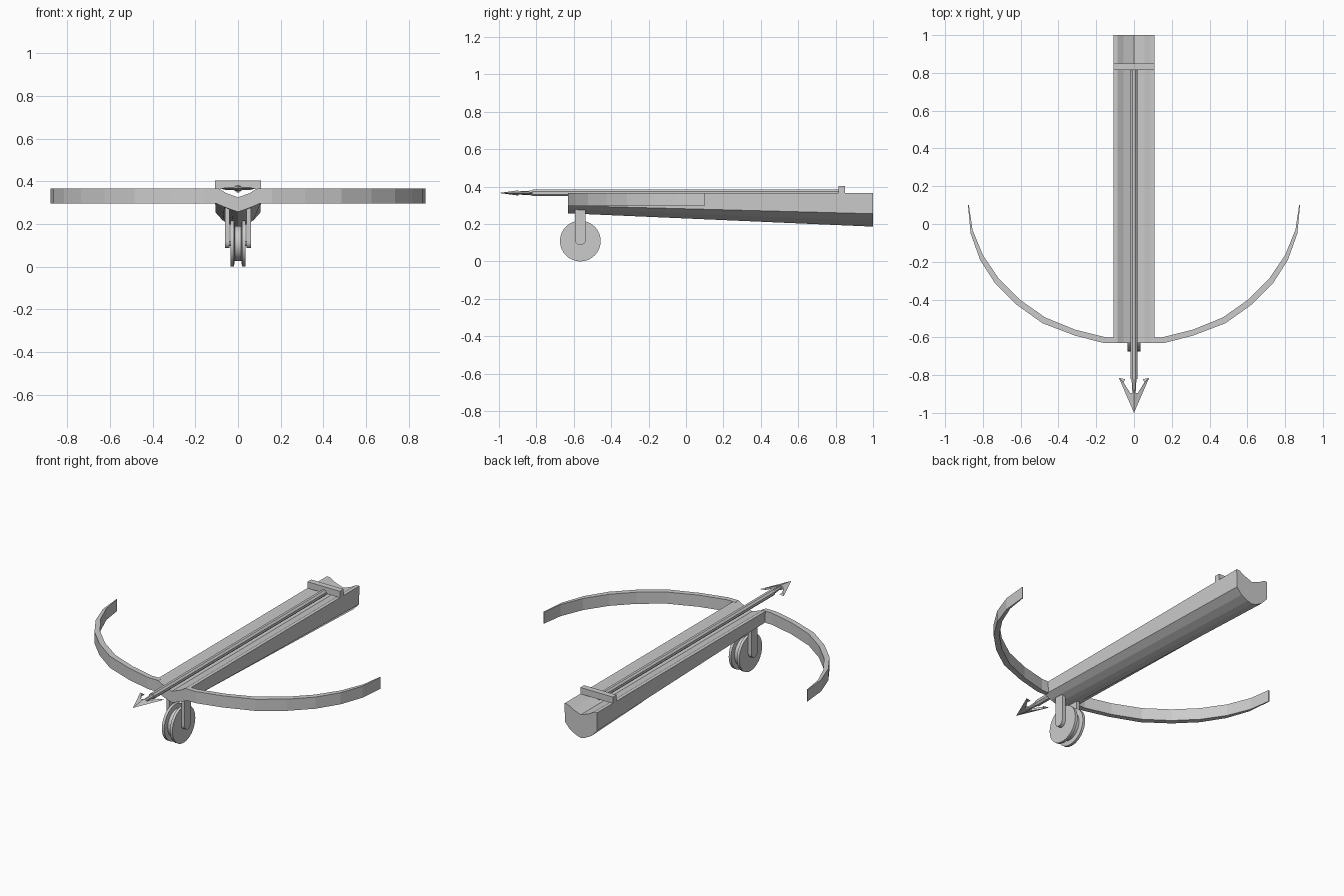
import bpy, math

if "Cube" in bpy.data.objects:
    bpy.data.objects.remove(bpy.data.objects["Cube"])

grey = bpy.data.materials.new("plain grey")
grey.diffuse_color = (0.6, 0.6, 0.6, 1)
grey.use_nodes = True
grey.node_tree.nodes["Principled BSDF"].inputs["Base Color"].default_value = grey.diffuse_color


def make(name, verts, faces):
    me = bpy.data.meshes.new(name)
    me.from_pydata(verts, [], faces)
    me.materials.append(grey)
    ob = bpy.data.objects.new(name, me)
    bpy.context.collection.objects.link(ob)
    # consistent outward normals
    bpy.context.view_layer.objects.active = ob
    ob.select_set(True)
    bpy.ops.object.mode_set(mode='EDIT')
    bpy.ops.mesh.select_all(action='SELECT')
    bpy.ops.mesh.normals_make_consistent(inside=False)
    bpy.ops.object.mode_set(mode='OBJECT')
    ob.select_set(False)
    return ob


def loft(name, rings):
    """Skin closed rings of equal length and cap both ends."""
    n = len(rings[0])
    verts = [v for r in rings for v in r]
    faces = [(k * n + i, k * n + (i + 1) % n, (k + 1) * n + (i + 1) % n, (k + 1) * n + i)
             for k in range(len(rings) - 1) for i in range(n)]
    faces += [tuple(range(n)), tuple(range(len(verts) - n, len(verts)))]
    return make(name, verts, faces)


def box(name, x0, x1, y0, y1, z0, z1):
    return loft(name, [[(x0, y0, z), (x1, y0, z), (x1, y1, z), (x0, y1, z)] for z in (z0, z1)])


def circle_x(x, y, z, r, n):
    return [(x, y + r * math.cos(2 * math.pi * i / n), z + r * math.sin(2 * math.pi * i / n))
            for i in range(n)]


# stock: grooved top, faceted belly that deepens to the back
def stock_ring(y, lower):
    half = [(0.088, 0.365), (0.108, 0.365)] + lower
    right = [(0.055, 0.345)] + half
    pts = [(0, 0.325)] + right + [(0, lower[-1][1] - 0.008)] + [(-x, z) for x, z in reversed(right)]
    return [(x, y, z) for x, z in pts]


loft("stock", [stock_ring(-0.63, [(0.106, 0.298), (0.065, 0.28), (0.025, 0.265)]),
               stock_ring(1.0, [(0.106, 0.255), (0.072, 0.217), (0.03, 0.194)])])

# bow limbs: tapered flat strips, mirrored
outer = [(0.09, -0.63), (0.16, -0.63), (0.315, -0.59), (0.485, -0.525), (0.625, -0.425),
         (0.735, -0.315), (0.815, -0.19), (0.865, -0.05), (0.879, 0.10)]
inner = [(0.09, -0.60), (0.15, -0.60), (0.31, -0.56), (0.47, -0.495), (0.605, -0.40),
         (0.715, -0.29), (0.80, -0.165), (0.855, -0.03), (0.874, 0.10)]
for side, s in (("right", 1), ("left", -1)):
    loft(side + "_bow_limb", [[(s * a[0], a[1], 0.296), (s * a[0], a[1], 0.366),
                               (s * b[0], b[1], 0.366), (s * b[0], b[1], 0.296)]
                              for a, b in zip(outer, inner)])

# bolt shaft, narrowing inside the head
BZ = 0.366
loft("bolt_shaft", [[(r * math.cos(math.pi * i / 4 + math.pi / 8), y,
                      BZ + r * math.sin(math.pi * i / 4 + math.pi / 8)) for i in range(8)]
                    for y, r in ((0.83, 0.019), (-0.82, 0.019), (-0.821, 0.014), (-0.93, 0.007))])

# barbed bolt head: ridged halves
for side, s in (("right", 1), ("left", -1)):
    t = 0.007
    pts = [(0, -1.0, 0), (0.08, -0.815, 0), (0.046, -0.822, 0)]
    for q in (1, -1):
        pts += [(0.056, -0.838, q * t), (0.02, -0.895, q * t), (0, -0.895, q * 0.014)]
    faces = [(3, 4, 7, 6), (4, 5, 8, 7), (2, 3, 6)]
    for b in (3, 6):
        faces += [(0, 1, b + 1), (0, b + 1, b + 2), (1, b, b + 1), (1, 2, b)]
    make(side + "_bolt_head_half", [(s * x, y, BZ + z) for x, y, z in pts], faces + [(0, 5, 8)])

# string stop across the rear of the stock
box("rear_crossbar", -0.108, 0.108, 0.815, 0.85, 0.364, 0.403)

# grooved wheel and axle
WY, WZ = -0.565, 0.109
wheel = loft("wheel", [circle_x(x, WY, WZ, r, 32) for x, r in
                       ((-0.035, 0.109), (-0.019, 0.109), (-0.015, 0.082),
                        (0.015, 0.082), (0.019, 0.109), (0.035, 0.109))])
bpy.context.view_layer.objects.active = wheel
wheel.select_set(True)
bpy.ops.object.shade_smooth_by_angle(angle=math.radians(30))
wheel.select_set(False)
loft("axle", [circle_x(x, WY, WZ, 0.012, 12) for x in (-0.05, 0.05)])

# fork arms with rounded lower ends
w = 0.029
arm = [(WY - w, 0.29)] + [(WY - w * math.cos(math.pi * i / 8), 0.116 - w * math.sin(math.pi * i / 8))
                          for i in range(9)] + [(WY + w, 0.29)]
for side, s in (("right", 1), ("left", -1)):
    loft(side + "_fork_arm", [[(s * x, y, z) for y, z in arm] for x in (0.039, 0.061)])
